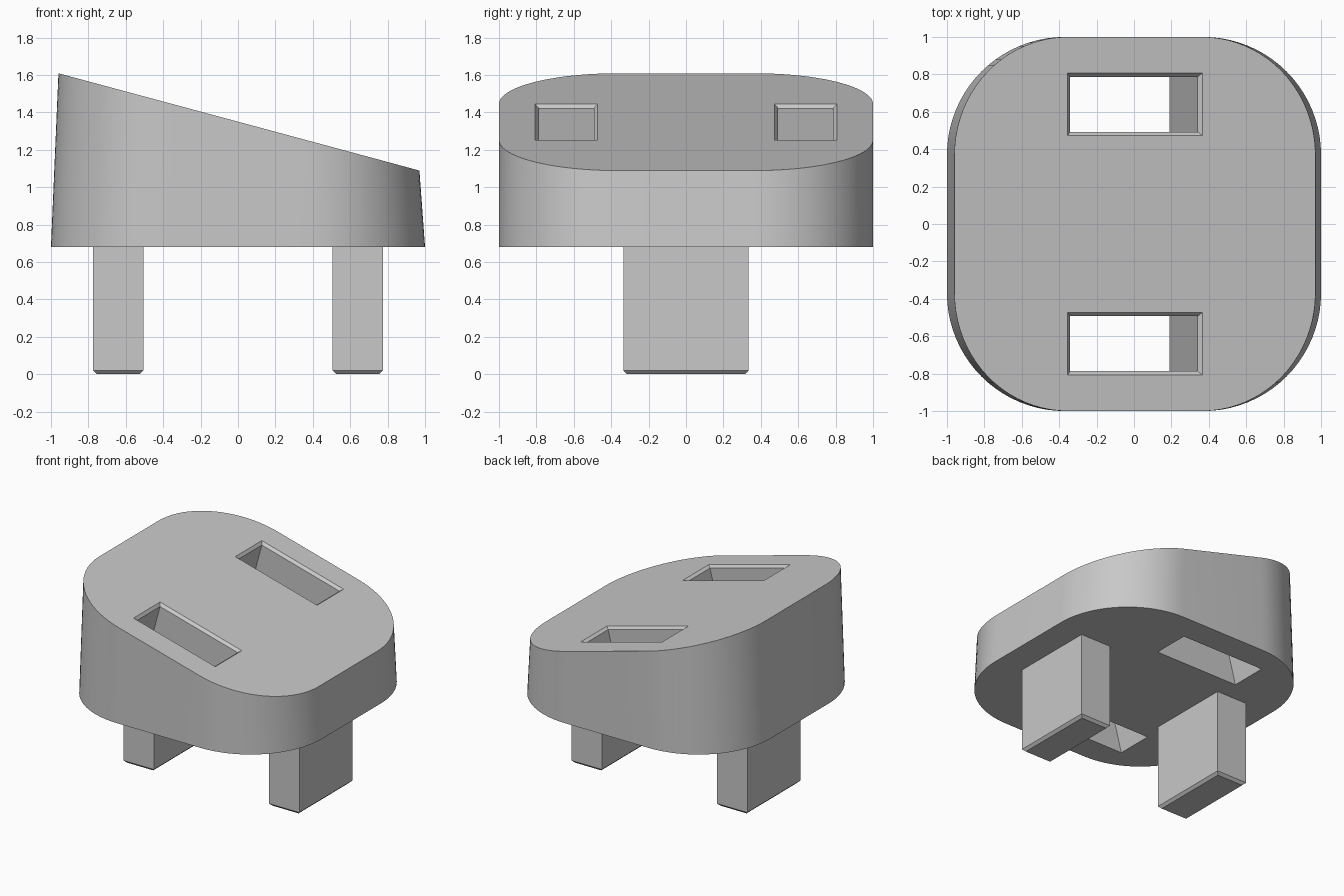
import bpy
import bmesh
import math
from mathutils import Matrix, Vector

cube = bpy.data.objects.get("Cube")
if cube:
    bpy.data.objects.remove(cube, do_unlink=True)

grey = bpy.data.materials.new("plain grey")
grey.use_nodes = True
colour = (0.58, 0.58, 0.58, 1)
grey.diffuse_color = colour
grey.node_tree.nodes["Principled BSDF"].inputs["Base Color"].default_value = colour

BASE_Z = 0.68
TOP_Z = 1.35
SLOPE = -0.2694


def loft(name, rings):
    """Closed solid through a stack of matching rings."""
    bm = bmesh.new()
    loops = [[bm.verts.new(p) for p in ring] for ring in rings]
    n = len(loops[0])
    for low, high in zip(loops, loops[1:]):
        for i in range(n):
            j = (i + 1) % n
            bm.faces.new((low[i], low[j], high[j], high[i]))
    bm.faces.new(loops[0][::-1])
    bm.faces.new(loops[-1])
    bmesh.ops.recalc_face_normals(bm, faces=bm.faces)
    mesh = bpy.data.meshes.new(name)
    bm.to_mesh(mesh)
    bm.free()
    mesh.materials.append(grey)
    obj = bpy.data.objects.new(name, mesh)
    bpy.context.collection.objects.link(obj)
    return obj


def rectangle(hx, hy, z):
    return [Vector(p) for p in ((-hx, -hy, z), (hx, -hy, z), (hx, hy, z), (-hx, hy, z))]


def rounded_square(half, radius, steps=20):
    c = half - radius
    points = []
    for k, (sx, sy) in enumerate(((1, 1), (-1, 1), (-1, -1), (1, -1))):
        for i in range(steps + 1):
            a = math.pi / 2 * (k + i / steps)
            points.append((sx * c + radius * math.cos(a), sy * c + radius * math.sin(a)))
    return points


# Body: rounded square tapering in x up to a sloped top
outline = rounded_square(1.0, 0.63)
bottom = [(x, y, BASE_Z) for x, y in outline]
top = []
for x, y in outline:
    tx = 0.005 + 0.965 * x
    top.append((tx, y, TOP_Z + SLOPE * tx))
body = loft("body", [bottom, top])

# Slots: chamfered openings cut square to the sloped top
for side in (-1, 1):
    slot = loft("slot_cutter", [rectangle(0.353, 0.147, -1.2),
                                rectangle(0.353, 0.147, -0.02),
                                rectangle(0.393, 0.187, 0.02)])
    slot.data.transform(Matrix.Translation((0.005, 0.64 * side, TOP_Z + SLOPE * 0.005))
                        @ Matrix.Rotation(-math.atan(SLOPE), 4, "Y"))
    slot.hide_render = True
    cut = body.modifiers.new("slot", "BOOLEAN")
    cut.operation = "DIFFERENCE"
    cut.solver = "EXACT"
    cut.object = slot
    bpy.context.view_layer.objects.active = body
    bpy.ops.object.modifier_apply(modifier=cut.name)
    bpy.data.objects.remove(slot, do_unlink=True)

bpy.ops.object.select_all(action="DESELECT")
body.select_set(True)
bpy.context.view_layer.objects.active = body
bpy.ops.object.shade_smooth_by_angle(angle=math.radians(20))

# Legs: square posts with chamfered feet
for name, x in (("right_leg", -0.64), ("left_leg", 0.64)):
    leg = loft(name, [rectangle(0.114, 0.315, 0), rectangle(0.134, 0.335, 0.02),
                      rectangle(0.134, 0.335, BASE_Z)])
    leg.location.x = x
